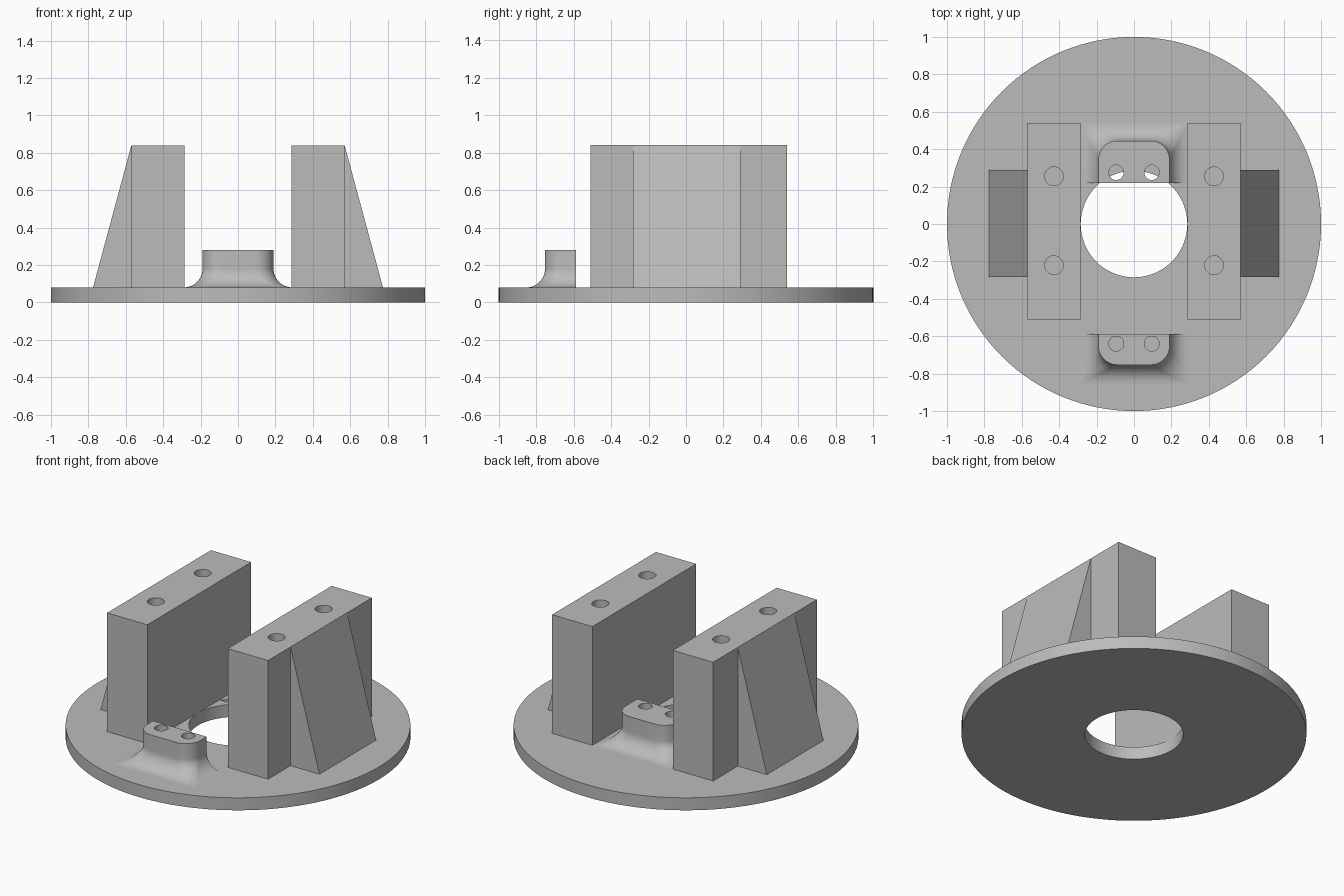
import bpy, bmesh, math

if "Cube" in bpy.data.objects:
    bpy.data.objects.remove(bpy.data.objects["Cube"], do_unlink=True)

PLATE_TOP = 0.08
BLOCK_TOP = 0.84

grey = bpy.data.materials.new("plain grey")
grey.use_nodes = True
colour = (0.5, 0.5, 0.5, 1)
grey.diffuse_color = colour
grey.node_tree.nodes["Principled BSDF"].inputs["Base Color"].default_value = colour


def loft(name, sections):
    """Skin equal-length closed sections and cap both ends."""
    bm = bmesh.new()
    rings = [[bm.verts.new(p) for p in s] for s in sections]
    n = len(rings[0])
    for a, b in zip(rings, rings[1:]):
        for i in range(n):
            j = (i + 1) % n
            bm.faces.new((a[i], a[j], b[j], b[i]))
    bm.faces.new(rings[0])
    bm.faces.new(rings[-1])
    bmesh.ops.recalc_face_normals(bm, faces=bm.faces)
    mesh = bpy.data.meshes.new(name)
    bm.to_mesh(mesh)
    bm.free()
    obj = bpy.data.objects.new(name, mesh)
    bpy.context.collection.objects.link(obj)
    mesh.materials.append(grey)
    return obj


def circle(x, y, r, z, n):
    return [(x + r * math.cos(math.tau * i / n), y + r * math.sin(math.tau * i / n), z)
            for i in range(n)]


def cylinder(name, x, y, r, z0, z1, n=32):
    return loft(name, [circle(x, y, r, z, n) for z in (z0, z1)])


def activate(obj):
    bpy.ops.object.select_all(action='DESELECT')
    obj.select_set(True)
    bpy.context.view_layer.objects.active = obj


def drill(obj, cutter):
    activate(obj)
    mod = obj.modifiers.new("hole", 'BOOLEAN')
    mod.operation = 'DIFFERENCE'
    mod.solver = 'EXACT'
    mod.object = cutter
    bpy.ops.object.modifier_apply(modifier=mod.name)
    bpy.data.objects.remove(cutter, do_unlink=True)


def smooth(obj):
    activate(obj)
    bpy.ops.object.shade_smooth_by_angle(angle=math.radians(30))


# Round base plate with central opening
plate = cylinder("base_plate", 0, 0, 1, 0, PLATE_TOP, 128)
drill(plate, cylinder("plate_cutter", 0, 0, 0.285, -0.1, 0.2, 96))
smooth(plate)

# Upright blocks with screw holes, each braced by an outer wedge
for side, s in (("left", 1), ("right", -1)):
    xa, xb = s * 0.285, s * 0.57
    block = loft(side + "_block", [
        [(xa, -0.51, z), (xb, -0.51, z), (xb, 0.54, z), (xa, 0.54, z)]
        for z in (PLATE_TOP, BLOCK_TOP)])
    for y in (-0.22, 0.255):
        drill(block, cylinder("block_cutter", s * 0.428, y, 0.05, 0.4, 1))
    smooth(block)
    loft(side + "_wedge", [
        [(xb, y, PLATE_TOP), (s * 0.775, y, PLATE_TOP), (xb, y, BLOCK_TOP)]
        for y in (-0.283, 0.29)])


def boss(name, inner, length, out, hole_y):
    """Post with rounded outer corners and a flared foot, square on its inner side."""
    def section(z, flare):
        w, d = 0.19 + flare, length + flare
        r = max(0.1 - flare, 0.002)
        right = [(w, 0)]
        for i in range(11):
            a = math.pi / 2 * i / 10
            right.append((w - r + r * math.cos(a), d - r + r * math.sin(a)))
        outline = right + [(-x, y) for x, y in reversed(right)]
        return [(x, inner + out * y, z) for x, y in outline]

    sections = [section(0.28, 0)]
    for i in range(13):
        t = math.pi / 2 * i / 12
        sections.append(section(0.18 - 0.1 * math.sin(t), 0.1 * (1 - math.cos(t))))
    obj = loft(name, sections)
    for x in (-0.095, 0.095):
        drill(obj, cylinder("boss_cutter", x, hole_y, 0.04, 0, 0.4))
    smooth(obj)


# Small front and back mounting posts
boss("front_post", -0.588, 0.165, -1, -0.64)
boss("back_post", 0.22, 0.225, 1, 0.275)
